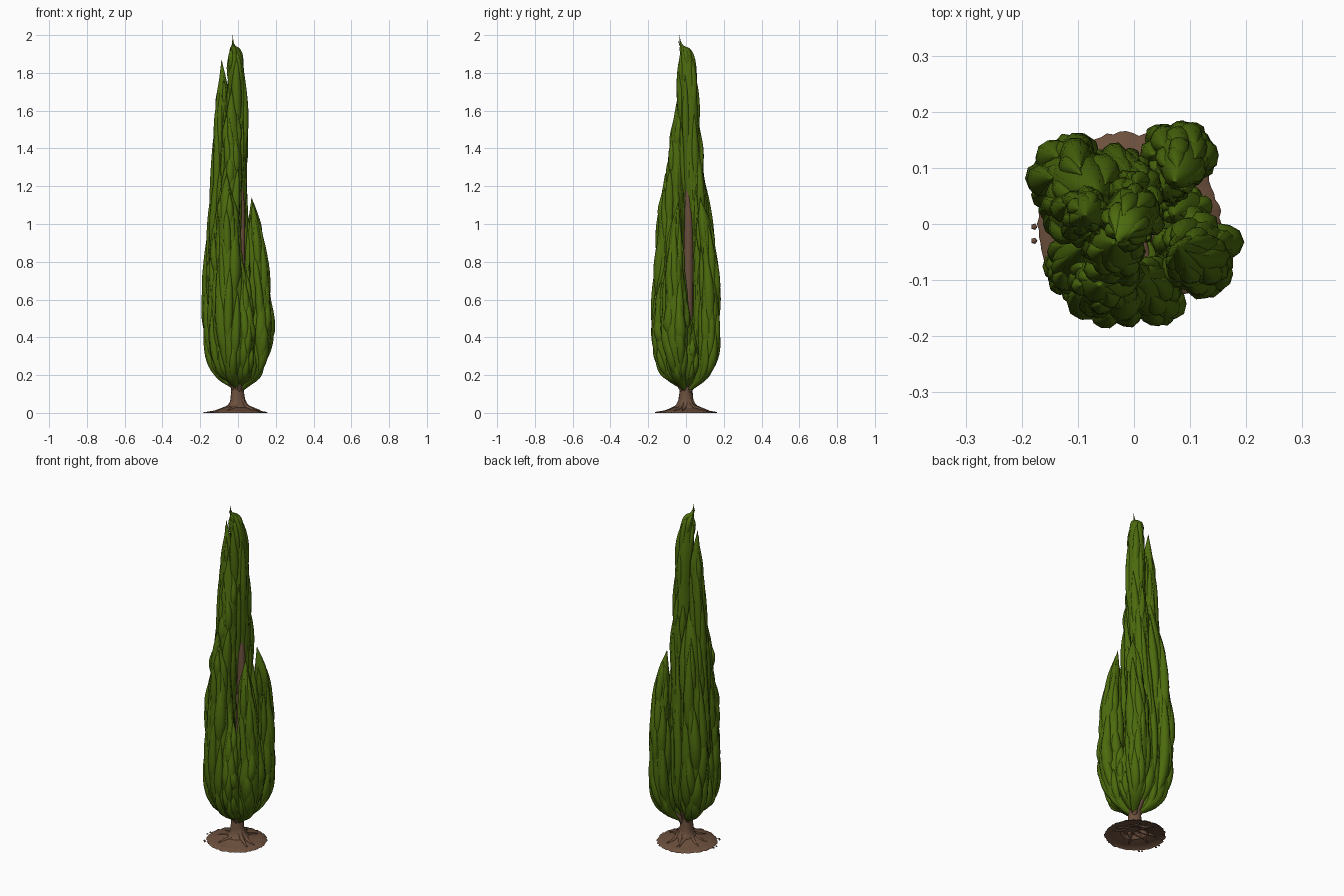
import bpy, bmesh, math, random
from mathutils import Vector

if "Cube" in bpy.data.objects:
    bpy.data.objects.remove(bpy.data.objects["Cube"])

random.seed(11)


def material(name, rgb):
    m = bpy.data.materials.new(name)
    m.diffuse_color = (*rgb, 1)
    m.use_nodes = True
    m.node_tree.nodes["Principled BSDF"].inputs["Base Color"].default_value = m.diffuse_color
    return m


GREEN = material("leaf green", (0.072, 0.147, 0.004))
BROWN = material("bark brown", (0.15, 0.08, 0.047))


def spline(pts, t):
    """Catmull-Rom through rows of numbers, t from 0 to 1."""
    n = len(pts) - 1
    f = min(max(t, 0), 0.99999) * n
    i = int(f)
    u = f - i
    a, b, c, d = (pts[min(max(i + k, 0), n)] for k in (-1, 0, 1, 2))
    return [0.5 * (2 * q + (r - p) * u + (2 * p - 5 * q + 4 * r - s) * u * u
                   + (3 * q - p - 3 * r + s) * u ** 3) for p, q, r, s in zip(a, b, c, d)]


def skin(bm, rings, top=True, bottom=True):
    """Bridge a stack of equal rings and cap the ends."""
    n = len(rings[0])
    for lo, hi in zip(rings, rings[1:]):
        for i in range(n):
            m = (i + 1) % n
            bm.faces.new((lo[i], lo[m], hi[m], hi[i]))
    if bottom:
        bm.faces.new(rings[0][::-1])
    if top:
        bm.faces.new(rings[-1])


def tube(bm, rows, sides, ripple=0.0, bottom=True):
    """Upright tube of level rings; rows are (z, x, y, radius)."""
    rings = []
    ph = random.uniform(0, 6.28)
    k = random.choice((3, 4, 5))
    for j, (z, x, y, r) in enumerate(rows):
        r = max(r, 0.0008)
        ring = []
        for i in range(sides):
            a = math.tau * i / sides
            q = r * (1 + ripple * math.sin(k * a + ph + j * 0.12)
                     + ripple * 0.5 * random.uniform(-1, 1))
            ring.append(bm.verts.new((x + q * math.cos(a), y + q * math.sin(a), z)))
        rings.append(ring)
    skin(bm, rings, bottom=bottom)


def limb(bm, pts, sides=8, steps=10):
    """Tapered tube along any path; pts are (x, y, z, radius)."""
    rows = [spline(pts, s / steps) for s in range(steps + 1)]
    rings = []
    for s, row in enumerate(rows):
        d = Vector(rows[min(s + 1, steps)][:3]) - Vector(rows[max(s - 1, 0)][:3])
        q = d.to_track_quat('Z', 'Y')
        rings.append([bm.verts.new(Vector(row[:3]) + q @ Vector((math.cos(math.tau * i / sides),
                      math.sin(math.tau * i / sides), 0)) * max(row[3], 0.001))
                      for i in range(sides)])
    skin(bm, rings)


def finish(bm, name, mat):
    me = bpy.data.meshes.new(name)
    bmesh.ops.recalc_face_normals(bm, faces=bm.faces)
    bm.to_mesh(me)
    bm.free()
    me.materials.append(mat)
    for p in me.polygons:
        p.use_smooth = True
    ob = bpy.data.objects.new(name, me)
    bpy.context.collection.objects.link(ob)
    return ob


def lobe(name, pts, flames):
    """Upright plume: a core spindle wrapped in small pointed flames."""
    bm = bmesh.new()
    core = [spline(pts, s / 28) for s in range(29)]
    tube(bm, [(z, x, y, r * 0.86) for z, x, y, r in core], 16, 0.05)
    for n in range(flames):
        ang = n * 2.39996 + random.uniform(-0.3, 0.3)
        span = random.uniform(0.17, 0.36)
        t0 = 0.05 + (0.9 - span) * (n + random.random()) / flames
        rad = random.uniform(0.3, 0.48)
        twist = random.uniform(-0.5, 0.5)
        lean = random.uniform(0.1, 0.36)
        rows = []
        for s in range(13):
            u = s / 12
            z, x, y, r = spline(pts, t0 + span * u)
            r = max(r, 0.012)
            a = ang + twist * u
            off = r * (0.58 + lean * u)
            prof = math.sin(math.pi * u ** 0.85) ** 0.85 if 0 < u < 1 else 0
            rows.append((z, x + off * math.cos(a), y + off * math.sin(a), r * rad * prof))
        tube(bm, rows, 10, 0.05)
    finish(bm, name, GREEN)


# Foliage plumes: rows of (z, x, y, radius) from base to tip
lobe("foliage_crown", [(0.75, -.015, .02, .01), (1.0, -.01, .03, .035), (1.25, -.005, .025, .052),
     (1.5, 0, .02, .057), (1.72, -.006, .015, .054), (1.86, -.01, .005, .043),
     (1.925, -.016, -.003, .028), (1.95, -.026, -.026, .008), (2.0, -.028, -.036, 0)], 16)
lobe("foliage_left_tall", [(.2, -.03, 0, .015), (.5, -.1, .0, .05), (.9, -.11, .02, .055),
     (1.25, -.09, .015, .05), (1.55, -.085, .02, .042), (1.72, -.08, .02, .03), (1.87, -.087, .015, 0)], 34)
lobe("foliage_left", [(.13, -.02, .015, .012), (.2, -.08, .055, .05), (.35, -.1, .07, .072),
     (.6, -.11, .08, .074), (.9, -.098, .075, .066), (1.2, -.08, .06, .05), (1.45, -.06, .05, 0)], 40)
lobe("foliage_front", [(.13, -.01, -.02, .012), (.2, -.03, -.08, .045), (.38, -.04, -.11, .07),
     (.7, -.045, -.105, .072), (1.0, -.055, -.095, .058), (1.13, -.06, -.1, .04), (1.27, -.06, -.11, 0)], 40)
lobe("foliage_front_right", [(.14, .01, -.02, .012), (.2, .03, -.09, .04), (.36, .035, -.12, .058),
     (.52, .03, -.118, .055), (.68, .02, -.105, .04), (.85, .012, -.09, 0)], 28)
lobe("foliage_front_left", [(.15, -.02, -.02, .012), (.22, -.08, -.07, .045), (.4, -.095, -.075, .06),
     (.65, -.095, -.075, .057), (.9, -.1, -.06, .05), (1.2, -.09, -.04, 0)], 34)
lobe("foliage_front_tall", [(.4, -.03, -.05, .02), (.7, -.045, -.06, .05), (1.1, -.04, -.055, .056),
     (1.35, -.03, -.045, .053), (1.52, -.035, -.035, .042), (1.72, -.035, -.035, 0)], 28)
lobe("foliage_right", [(.12, .02, -.01, .012), (.2, .08, -.04, .045), (.36, .108, -.05, .072),
     (.52, .115, -.055, .07), (.75, .108, -.06, .053), (.97, .09, -.055, .034), (1.12, .078, -.04, 0)], 40)
lobe("foliage_right_low", [(.14, .02, .01, .012), (.2, .07, .02, .035), (.32, .095, .02, .045),
     (.43, .085, .02, .03), (.54, .07, .015, 0)], 14)
lobe("foliage_back_right_inner", [(.15, .02, .03, .012), (.3, .06, .065, .035), (.6, .065, .07, .036),
     (.85, .06, .068, .03), (1.07, .05, .06, 0)], 20)
lobe("foliage_back_right", [(.12, .02, .02, .012), (.2, .06, .09, .045), (.36, .08, .12, .062),
     (.6, .083, .125, .06), (.8, .083, .115, .05), (1.0, .085, .095, .038), (1.14, .072, .075, 0)], 36)
lobe("foliage_back", [(.17, -.01, .03, .012), (.3, -.02, .085, .045), (.6, -.02, .085, .052),
     (1.0, 0, .065, .048), (1.25, .005, .055, .043), (1.42, 0, .055, .03), (1.6, 0, .06, 0)], 34)

# Trunk with a flared foot
bm = bmesh.new()
trunk = [(0.012, 0, 0, .075), (.03, 0, 0, .06), (.06, -.003, 0, .042), (.12, -.004, 0, .034),
         (.2, -.004, .003, .034), (.4, .005, .008, .028), (.8, .012, .012, .025),
         (1.1, .015, .013, .02), (1.5, 0, .015, .005)]
tube(bm, [spline(trunk, s / 32) for s in range(33)], 14, 0.05, bottom=False)
finish(bm, "trunk", BROWN)

# Branches fanning from the trunk top into the plumes
bm = bmesh.new()
for x, y in ((.1, -.05), (.08, .12), (-.1, .07), (-.03, -.1), (.03, -.11), (-.1, -.07), (-.02, .08)):
    limb(bm, [(0, 0, .09, .016), (x * .3, y * .3, .15, .016),
              (x * .75, y * .75, .23, .012), (x, y, .42, .004)])
finish(bm, "branches", BROWN)

# Surface roots spreading over the soil
bm = bmesh.new()
for n in range(8):
    a = n * math.tau / 8 + random.uniform(-.25, .25)
    b = a + random.uniform(-.4, .4)
    limb(bm, [(.02 * math.cos(a), .02 * math.sin(a), .075, .014),
              (.045 * math.cos(a), .045 * math.sin(a), .036, .012),
              (.08 * math.cos(b), .08 * math.sin(b), .022, .008),
              (.12 * math.cos(b), .12 * math.sin(b), .012, .003)], 8, 9)
finish(bm, "roots", BROWN)

# Low open soil mound with a ragged rim
bm = bmesh.new()
N = 90
jag = [random.uniform(-.006, .004) for _ in range(N)]
rings = []
for r, z, w in ((.163, 0, 1), (.159, .005, 1), (.125, .011, .3), (.085, .02, 0), (.045, .036, 0)):
    rings.append([bm.verts.new((-.008 + (r + w * jag[i]) * math.cos(math.tau * i / N),
                  (r + w * jag[i]) * math.sin(math.tau * i / N), z)) for i in range(N)])
skin(bm, rings, bottom=False)
finish(bm, "soil_mound", BROWN)

# Loose soil crumbs beside the rim
bm = bmesh.new()
for x, y in ((-.178, -.005), (-.178, -.03), (-.145, -.108), (-.135, -.118)):
    tube(bm, [(0, x, y, .006), (.004, x, y, .005)], 5)
finish(bm, "soil_crumbs", BROWN)
